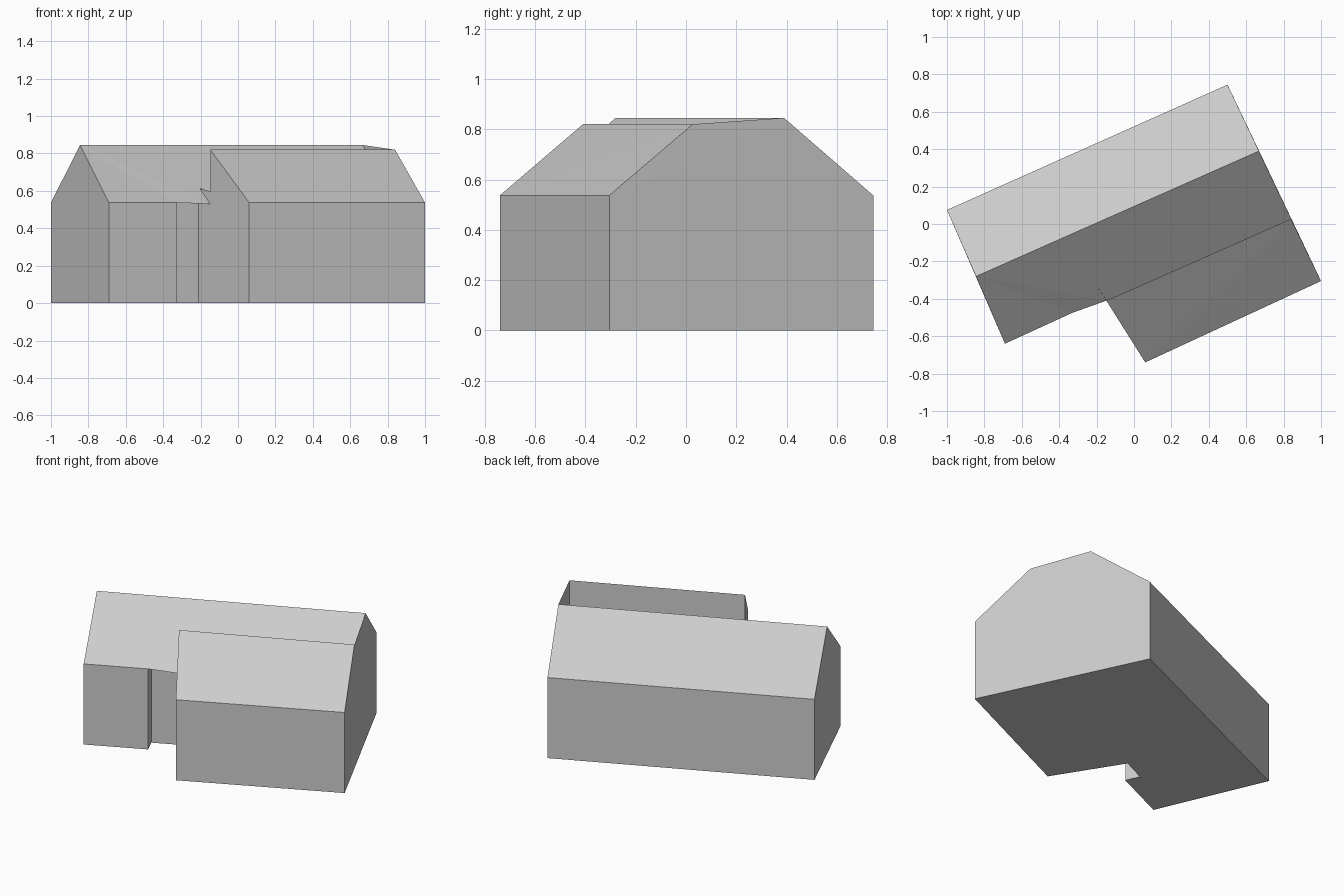
import bpy, bmesh

cube = bpy.data.objects.get("Cube")
if cube:
    bpy.data.objects.remove(cube, do_unlink=True)

EAVE, RIDGE, VALLEY, WING_RIDGE, RECESS = 0.537, 0.845, 0.53, 0.82, 0.615

# Plan corners: position and wall-top height
plan = {
    "back_left": (0.50, 0.745, EAVE),
    "wing_left": (1.0, -0.305, EAVE),
    "wing_right": (0.06, -0.74, EAVE),
    "recess_left": (-0.21, -0.31, RECESS),
    "recess_right": (-0.37, -0.385, RECESS),
    "front_inner": (-0.33, -0.475, EAVE),
    "front_right": (-0.69, -0.64, EAVE),
    "back_right": (-1.0, 0.075, EAVE),
}
# Roof points that stand above the walls
peaks = {
    "ridge_left": (0.668, 0.39, RIDGE),
    "ridge_right": (-0.845, -0.28, RIDGE),
    "valley_left": (0.84, 0.027, VALLEY),
    "valley_right": (-0.148, -0.41, VALLEY),
    "wing_ridge_left": (0.84, 0.027, WING_RIDGE),
    "wing_ridge_right": (-0.148, -0.41, WING_RIDGE),
}
# Gable points along the top of a wall, keyed by the wall's first corner
gables = {
    "back_left": ["ridge_left", "valley_left", "wing_ridge_left"],
    "wing_right": ["wing_ridge_right", "valley_right"],
    "front_right": ["ridge_right"],
}
roofs = [
    ["back_left", "back_right", "ridge_right", "ridge_left"],
    ["ridge_left", "ridge_right", "front_right", "front_inner",
     "recess_right", "recess_left", "valley_right", "valley_left"],
    ["valley_left", "valley_right", "wing_ridge_right", "wing_ridge_left"],
    ["wing_ridge_left", "wing_ridge_right", "wing_right", "wing_left"],
]

bm = bmesh.new()
top = {n: bm.verts.new(p) for n, p in (plan | peaks).items()}
base = {n: bm.verts.new((x, y, 0)) for n, (x, y, z) in plan.items()}
corners = list(plan)

# Walls, with gables following the roof profile
for i, a in enumerate(corners):
    b = corners[(i + 1) % len(corners)]
    line = [a] + gables.get(a, []) + [b]
    bm.faces.new([base[b], base[a]] + [top[n] for n in line])

# Floor and roof slopes
bm.faces.new([base[n] for n in corners])
for names in roofs:
    bm.faces.new([top[n] for n in names])

bmesh.ops.triangulate(bm, faces=bm.faces[:])
bmesh.ops.recalc_face_normals(bm, faces=bm.faces[:])

mesh = bpy.data.meshes.new("house_shell")
bm.to_mesh(mesh)
bm.free()

# Single plain grey
grey = bpy.data.materials.new("light_grey")
grey.use_nodes = True
colour = (0.6, 0.6, 0.6, 1)
grey.diffuse_color = colour
for node in grey.node_tree.nodes:
    if node.type == "BSDF_PRINCIPLED":
        node.inputs["Base Color"].default_value = colour
mesh.materials.append(grey)

house = bpy.data.objects.new("house_shell", mesh)
bpy.context.collection.objects.link(house)
